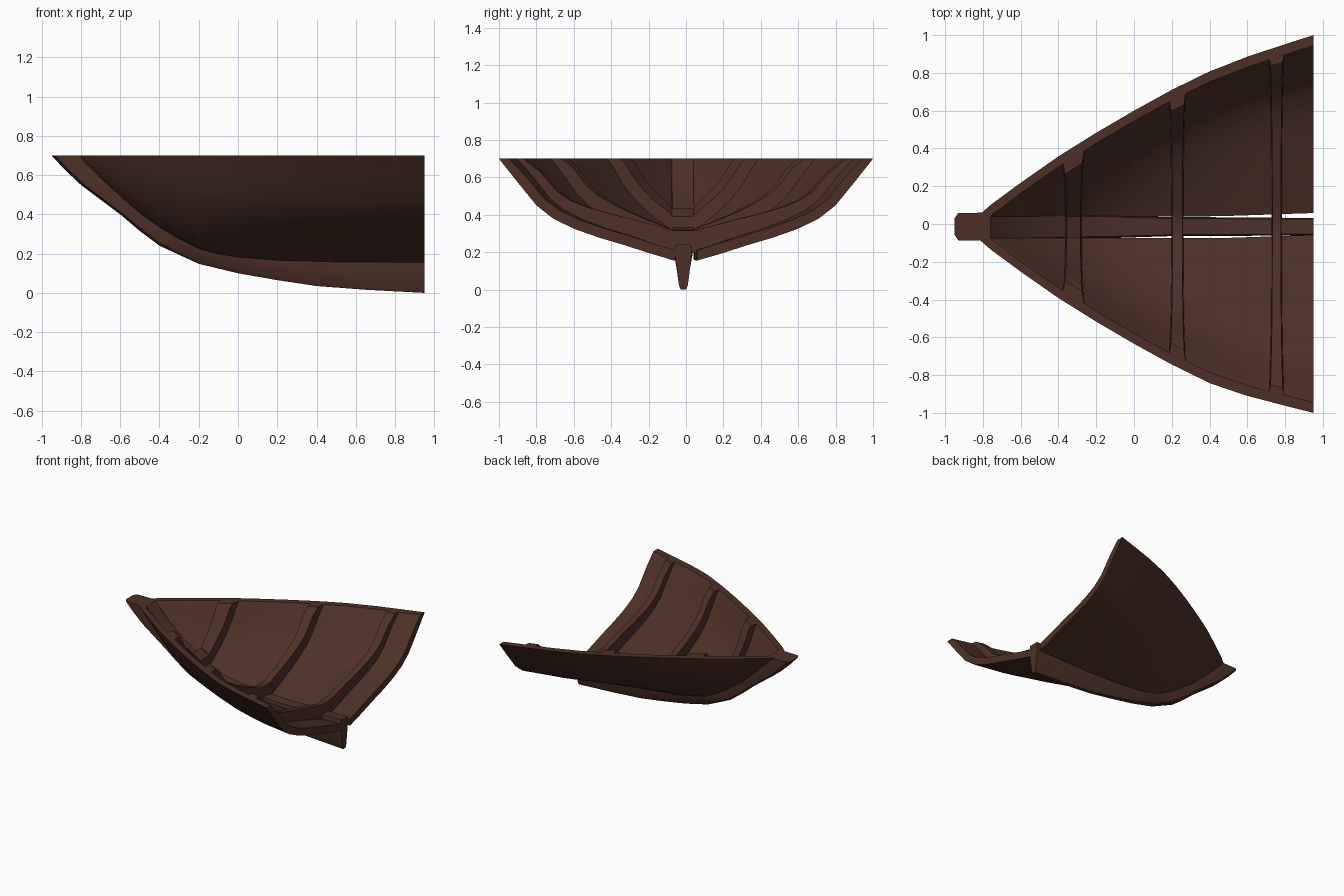
import bpy, bmesh, math

if "Cube" in bpy.data.objects:
    bpy.data.objects.remove(bpy.data.objects["Cube"], do_unlink=True)

wood = bpy.data.materials.new("dark brown wood")
wood.use_nodes = True
BROWN = (0.075, 0.030, 0.020, 1)
wood.diffuse_color = BROWN
wood.node_tree.nodes["Principled BSDF"].inputs["Base Color"].default_value = BROWN

DECK = 0.70      # height of the flat top edge
EDGE = 0.058     # half width of the slot that holds the keel
THICK = 0.055    # plank thickness

# Half width of the rim and height of the lowest plank edge, along x
RIM = [(-0.82, 0.065), (-0.75, 0.125), (-0.6, 0.235), (-0.4, 0.375), (-0.2, 0.50), (0, 0.617),
       (0.2, 0.727), (0.4, 0.825), (0.6, 0.898), (0.8, 0.957), (0.95, 1.0)]
GARBOARD = [(-0.82, 0.70), (-0.7, 0.58), (-0.6, 0.49), (-0.5, 0.405), (-0.4, 0.335), (-0.3, 0.275),
            (-0.2, 0.225), (-0.1, 0.198), (0, 0.182), (0.2, 0.166), (0.5, 0.158), (0.95, 0.155)]
# Cross-section of the full end: fraction of width, fraction of height
SECTION = [(0, 0), (0.14, 0.07), (0.283, 0.15), (0.43, 0.225), (0.57, 0.31),
           (0.69, 0.41), (0.786, 0.54), (0.89, 0.76), (1, 1)]


def sample(table, x):
    if x <= table[0][0]:
        return table[0][1]
    for (a, p), (b, q) in zip(table, table[1:]):
        if x <= b:
            return p + (q - p) * (x - a) / (b - a)
    return table[-1][1]


def centre(x):
    return -0.017 * min(1, max(0, (0.95 - x) / 0.5))


def section(x, low, high):
    """Half section at x, moved inward by low at the bottom and high at the rim."""
    w, z0 = sample(RIM, x), sample(GARBOARD, x)
    full = min(1, max(0, (x + 0.8) / 1.5))
    pts = []
    for u, v in SECTION:
        h = full * v + (1 - full) * u ** 1.5
        pts.append((EDGE + u * (w - EDGE), z0 + h * (DECK - z0)))
    out = []
    last = len(pts) - 1
    for i, (y, z) in enumerate(pts):
        a, b = pts[max(i - 1, 0)], pts[min(i + 1, last)]
        ty, tz = b[0] - a[0], b[1] - a[1]
        size = math.hypot(ty, tz) or 1
        ny, nz = -tz / size, ty / size
        if i == 0:
            ny, nz = 0, 1
        if i == last:
            ny, nz = -1, 0
        d = low + (high - low) * i / last
        out.append((max(EDGE, y + ny * d), min(DECK, z + nz * d)))
    return out


def loft(name, loops):
    """Skin a row of closed loops and cap both ends."""
    bm = bmesh.new()
    rows = [[bm.verts.new(p) for p in loop] for loop in loops]
    n = len(rows[0])
    for a, b in zip(rows, rows[1:]):
        for i in range(n):
            j = (i + 1) % n
            bm.faces.new((a[i], a[j], b[j], b[i]))
    bm.faces.new(rows[0])
    bm.faces.new(rows[-1])
    bmesh.ops.remove_doubles(bm, verts=bm.verts, dist=0.0005)
    bmesh.ops.recalc_face_normals(bm, faces=bm.faces)
    mesh = bpy.data.meshes.new(name)
    bm.to_mesh(mesh)
    bm.free()
    obj = bpy.data.objects.new(name, mesh)
    bpy.context.collection.objects.link(obj)
    mesh.materials.append(wood)
    bpy.ops.object.select_all(action='DESELECT')
    obj.select_set(True)
    bpy.context.view_layer.objects.active = obj
    bpy.ops.object.shade_smooth_by_angle(angle=math.radians(32))
    return obj


# Planked shell, one piece for each side of the keel
stations = [-0.81, -0.75, -0.68] + [-0.6 + 0.1 * i for i in range(16)] + [0.95]
for name, side in (("hull_side_back", 1), ("hull_side_front", -1)):
    loops = []
    for x in stations:
        ring = section(x, 0, 0) + section(x, THICK, THICK)[::-1]
        loops.append([(x, side * y + centre(x), z) for y, z in ring])
    loft(name, loops)

# Keel sweeping up into the stem: outer x, z, inner x, z, outer and inner half widths
KEEL = [(-0.95, 0.70, -0.76, 0.70, 0.072, 0.074),
        (-0.88, 0.625, -0.71, 0.645, 0.070, 0.073),
        (-0.80, 0.55, -0.65, 0.58, 0.066, 0.072),
        (-0.70, 0.475, -0.58, 0.52, 0.062, 0.070),
        (-0.60, 0.40, -0.50, 0.46, 0.058, 0.068),
        (-0.50, 0.315, -0.42, 0.41, 0.052, 0.066),
        (-0.40, 0.24, -0.34, 0.36, 0.046, 0.064),
        (-0.20, 0.148, -0.16, 0.28, 0.036, 0.062),
        (0.0, 0.10, 0.02, 0.25, 0.030, 0.056),
        (0.20, 0.065, 0.20, 0.24, 0.027, 0.050),
        (0.40, 0.035, 0.40, 0.235, 0.025, 0.050),
        (0.65, 0.016, 0.65, 0.237, 0.024, 0.048),
        (0.95, 0.0, 0.95, 0.242, 0.024, 0.046)]
loops = []
for ox, oz, ix, iz, wo, wi in KEEL:
    ring = []
    for t, w in ((0, 0.6 * wo), (0.1, wo), (0.8, wi), (1, 0.85 * wi)):
        ring.append((w, ox + t * (ix - ox), oz + t * (iz - oz)))
    half = [(x, -0.014 + w, z) for w, x, z in ring]
    other = [(x, -0.014 - w, z) for w, x, z in ring[::-1]]
    loops.append(half + other)
loft("keel_and_stem", loops)

# Ribs crossing the keel: x, half width, height over the keel, height at the rim
RIBS = [("bow_rib", -0.32, 0.045, 0.07, 0.06),
        ("middle_rib", 0.23, 0.032, 0.10, 0.055),
        ("end_rib", 0.755, 0.028, 0.105, 0.035)]
for name, xr, half, low, high in RIBS:
    corners = []
    for sx, proud in ((-1, 0), (-0.8, 1), (0.8, 1), (1, 0)):
        path = []
        for i in range(len(SECTION)):
            # feet flare out towards the rim
            x = xr + sx * (half + 0.012 * (i / (len(SECTION) - 1)) ** 2)
            base = THICK - 0.012
            y, z = section(x, THICK + low if proud else base,
                           THICK + high if proud else base)[i]
            path.append((x, y, z))
        left = [(x, y + centre(x), z) for x, y, z in path]
        right = [(x, -y + centre(x), z) for x, y, z in path[::-1]]
        corners.append(right + left)
    loft(name, [list(loop) for loop in zip(*corners)])
